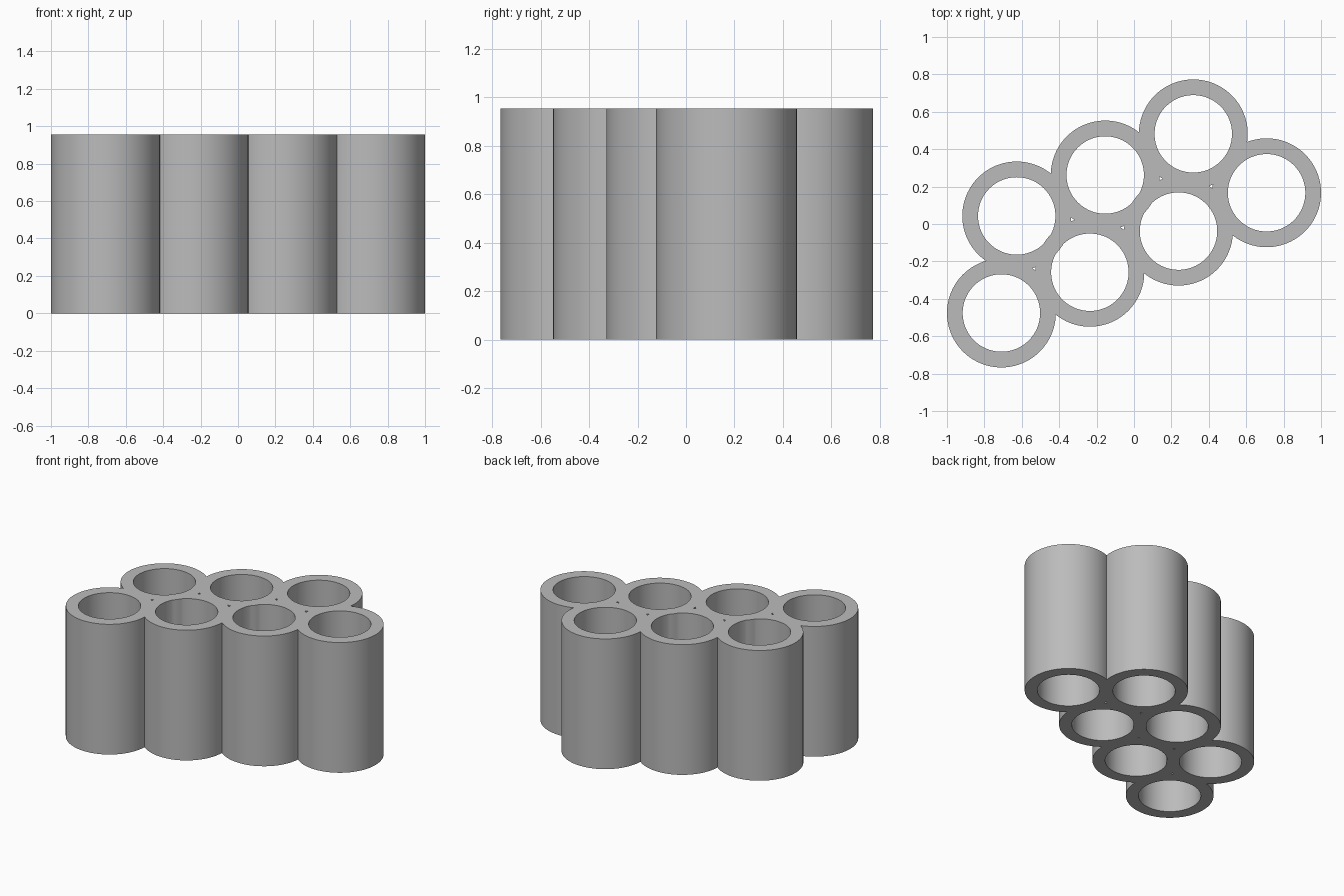
import bpy, bmesh, math
from mathutils import Matrix, Vector

if "Cube" in bpy.data.objects:
    bpy.data.objects.remove(bpy.data.objects["Cube"])

OUTER, INNER, HEIGHT, SIDES = 0.291, 0.207, 0.955, 96
FRONT_ROW = [(-0.709, -0.476), (-0.236, -0.258), (0.238, -0.038), (0.709, 0.167)]
BACK_ROW = [(-0.627, 0.043), (-0.154, 0.262), (0.317, 0.482)]

grey = bpy.data.materials.new("plain grey")
grey.use_nodes = True
grey.diffuse_color = (0.5, 0.5, 0.5, 1)
grey.node_tree.nodes["Principled BSDF"].inputs["Base Color"].default_value = (0.5, 0.5, 0.5, 1)


def make_tube(name, centre):
    """Open tube: a rectangular wall section spun about its axis."""
    bm = bmesh.new()
    section = [bm.verts.new((r, 0, z)) for r, z in
               ((INNER, 0), (OUTER, 0), (OUTER, HEIGHT), (INNER, HEIGHT))]
    edges = [bm.edges.new((section[i], section[i - 1])) for i in range(4)]
    bmesh.ops.spin(bm, geom=section + edges, cent=(0, 0, 0), axis=(0, 0, 1),
                   angle=math.tau, steps=SIDES)
    bmesh.ops.remove_doubles(bm, verts=bm.verts, dist=0.0005)
    bmesh.ops.recalc_face_normals(bm, faces=bm.faces)
    bm.transform(Matrix.Translation(Vector((*centre, 0))))
    mesh = bpy.data.meshes.new(name)
    bm.to_mesh(mesh)
    bm.free()
    mesh.materials.append(grey)
    tube = bpy.data.objects.new(name, mesh)
    bpy.context.collection.objects.link(tube)
    return tube


# Fuse the two staggered rows of tubes into one holder
holder, *others = [make_tube("tube_holder", c) for c in FRONT_ROW + BACK_ROW]
bpy.ops.object.select_all(action='DESELECT')
bpy.context.view_layer.objects.active = holder
holder.select_set(True)
for tube in others:
    union = holder.modifiers.new("fuse", 'BOOLEAN')
    union.operation = 'UNION'
    union.solver = 'EXACT'
    union.object = tube
    bpy.ops.object.modifier_apply(modifier=union.name)
    bpy.data.objects.remove(tube)

# Smooth walls with crisp rims
bpy.ops.object.shade_smooth_by_angle(angle=math.radians(30))
